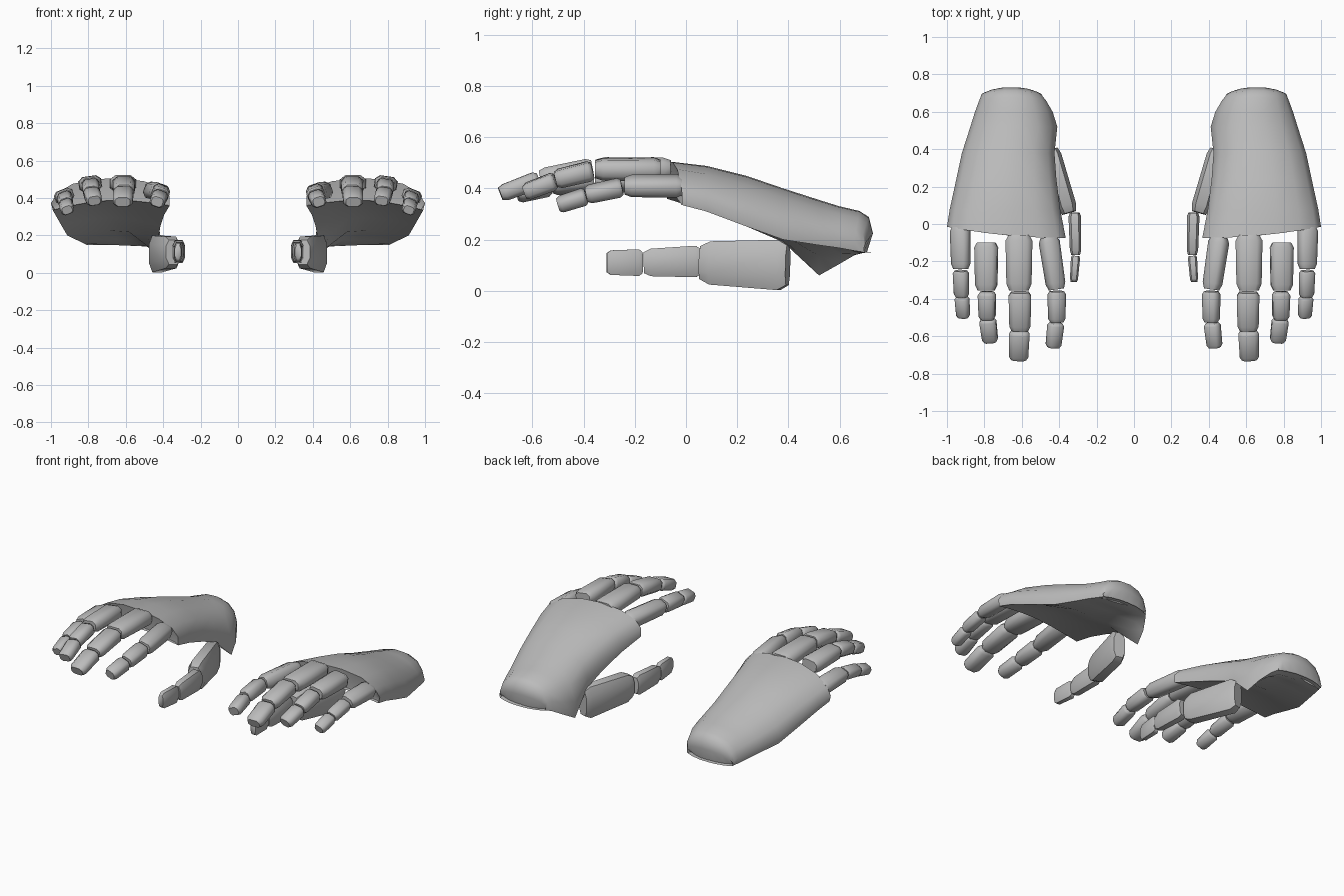
import bpy, bmesh, math
from mathutils import Vector, Matrix

if "Cube" in bpy.data.objects:
    bpy.data.objects.remove(bpy.data.objects["Cube"])

grey = bpy.data.materials.new("plain_grey")
grey.diffuse_color = (0.5, 0.5, 0.5, 1)
grey.use_nodes = True
grey.node_tree.nodes["Principled BSDF"].inputs["Base Color"].default_value = grey.diffuse_color


def make_object(name, verts, faces, side, angle):
    """Smooth mesh object for one hand; side = 1 or -1 mirrors it in x."""
    mesh = bpy.data.meshes.new(name)
    mesh.from_pydata([(v[0] * side, v[1], v[2]) for v in verts], [], faces)
    mesh.materials.append(grey)
    bm = bmesh.new()
    bm.from_mesh(mesh)
    bmesh.ops.remove_doubles(bm, verts=bm.verts, dist=.0005)
    bmesh.ops.recalc_face_normals(bm, faces=bm.faces)
    bm.to_mesh(mesh)
    bm.free()
    obj = bpy.data.objects.new(name, mesh)
    bpy.context.collection.objects.link(obj)
    bpy.ops.object.select_all(action='DESELECT')
    obj.select_set(True)
    bpy.context.view_layer.objects.active = obj
    bpy.ops.object.shade_smooth_by_angle(angle=math.radians(angle))


def segment(name, p0, p1, w0, w1, h0, h1, side, roll=0):
    """Chamfered, tapered box with octagonal section from p0 to p1."""
    p0, p1 = Vector(p0), Vector(p1)
    d = (p1 - p0).normalized()
    across = Matrix.Rotation(math.radians(roll), 3, d) @ d.cross(Vector((0, 0, 1))).normalized()
    up = across.cross(d)
    octagon = [(1, -.5), (1, .5), (.6, 1), (-.6, 1),
               (-1, .5), (-1, -.5), (-.6, -1), (.6, -1)]
    verts = []
    for t, s in ((0, .78), (.1, 1), (.88, 1), (1, .78)):
        w, h = (w0 + (w1 - w0) * t) * s / 2, (h0 + (h1 - h0) * t) * s / 2
        verts += [p0.lerp(p1, t) + across * a * w + up * b * h for a, b in octagon]
    faces = [(r * 8 + i, r * 8 + (i + 1) % 8, r * 8 + 8 + (i + 1) % 8, r * 8 + 8 + i)
             for r in range(3) for i in range(8)]
    faces += [tuple(range(7, -1, -1)), tuple(range(24, 32))]
    make_object(name, verts, faces, side, 58)


# Hand stations: y, inner x, outer x, top z, inner edge z, outer edge z, palm hollow
STATIONS = [
    (-.050, .40, .985, .39, .36, .335, .04),   # underside of knuckle lip
    (-.075, .365, 1.0, .505, .36, .335, .04),  # knuckle ridge
    (.08, .395, .985, .488, .31, .31, .05),
    (.24, .415, .95, .448, .25, .25, .045),
    (.38, .425, .92, .40, .19, .20, .03),
    (.52, .41, .875, .355, .06, .18, .02),     # flap beside the thumb
    (.60, .435, .85, .33, .105, .168, .01),
    (.66, .47, .828, .312, .14, .156, 0),
    (.685, .49, .818, .288, .15, .152, 0),
    (.695, .495, .815, .225, .15, .15, 0),     # rounded wrist end
    (.672, .505, .805, .152, .15, .15, 0),
]
# Arch across the back of the hand: fraction of width, fraction of height
ARCH = [(0, 0), (.0, .35), (.07, .68), (.22, .90), (.42, 1), (.62, .98),
        (.82, .82), (.95, .52), (1, .22), (.985, 0)]
PALM = [.86, .68, .5, .32, .14]


def hand(side):
    verts, n = [], len(ARCH) + len(PALM)
    for k, (y, xi, xo, top, zi, zo, hollow) in enumerate(STATIONS):
        def bend(u):
            if k < 2:                       # knuckle line slants back to the little finger
                return y + .06 * u ** 2
            if k >= 7:                      # rounded wrist end
                return y + (.018, .03, .036, .036)[k - 7] * (1 - abs(2 * u - 1) ** 2.5)
            return y
        for u, h in ARCH:
            low = zi + (zo - zi) * u
            verts.append((xi + (xo - xi) * u, bend(u), low + (top - low) * h))
        for u in PALM:                      # palm, ignoring the hanging flap
            low = zo + (zi - zo) * (max(0, 1 - 4 * u) if zi < zo - .03 else 1 - u)
            verts.append((xi + (xo - xi) * u, bend(u), low + hollow * math.sin(math.pi * u)))
    rows = len(STATIONS)
    faces = [(r * n + i, r * n + (i + 1) % n, r * n + n + (i + 1) % n, r * n + n + i)
             for r in range(rows - 1) for i in range(n)]
    # Close the thin gap at the knuckle lip and at the wrist
    faces += [tuple(range(n - 1, -1, -1)), tuple(range((rows - 1) * n, rows * n))]
    make_object("hand_body", verts, faces, side, 62)


# Fingers: roll, then per joint start (x, y, z), end (x, y, z), width, height
FINGERS = {
    "index": (20, [((.457, -.07, .435), (.415, -.35, .435), .105, .09),
                   ((.413, -.36, .435), (.413, -.525, .415), .092, .08),
                   ((.417, -.53, .41), (.432, -.66, .38), .085, .07)]),
    "middle": (0, [((.615, -.06, .475), (.615, -.355, .48), .145, .09),
                   ((.61, -.365, .48), (.61, -.57, .44), .122, .08),
                   ((.612, -.575, .435), (.617, -.725, .378), .11, .07)]),
    "ring": (-8, [((.79, -.10, .475), (.79, -.355, .475), .125, .085),
                  ((.787, -.365, .47), (.785, -.51, .435), .095, .075),
                  ((.783, -.51, .43), (.768, -.63, .385), .09, .068)]),
    "little": (-22, [((.93, -.015, .41), (.926, -.24, .41), .105, .075),
                     ((.926, -.25, .405), (.922, -.39, .375), .082, .065),
                     ((.92, -.39, .37), (.913, -.5, .335), .075, .06)]),
}

for side in (1, -1):
    hand(side)
    for finger, (roll, joints) in FINGERS.items():
        for i, (a, b, w, h) in enumerate(joints):
            segment(f"{finger}_finger_joint_{i + 1}", a, b, w, w * .92, h, h * .94, side, roll)
    # Thumb: deep base slab, then two thin joints
    segment("thumb_base", (.442, .398, .10), (.347, .06, .11), .09, .1, .20, .165, side)
    segment("thumb_middle", (.317, .06, .115), (.312, -.165, .11), .068, .06, .125, .105, side)
    segment("thumb_tip", (.312, -.17, .11), (.322, -.31, .11), .05, .042, .105, .095, side)
